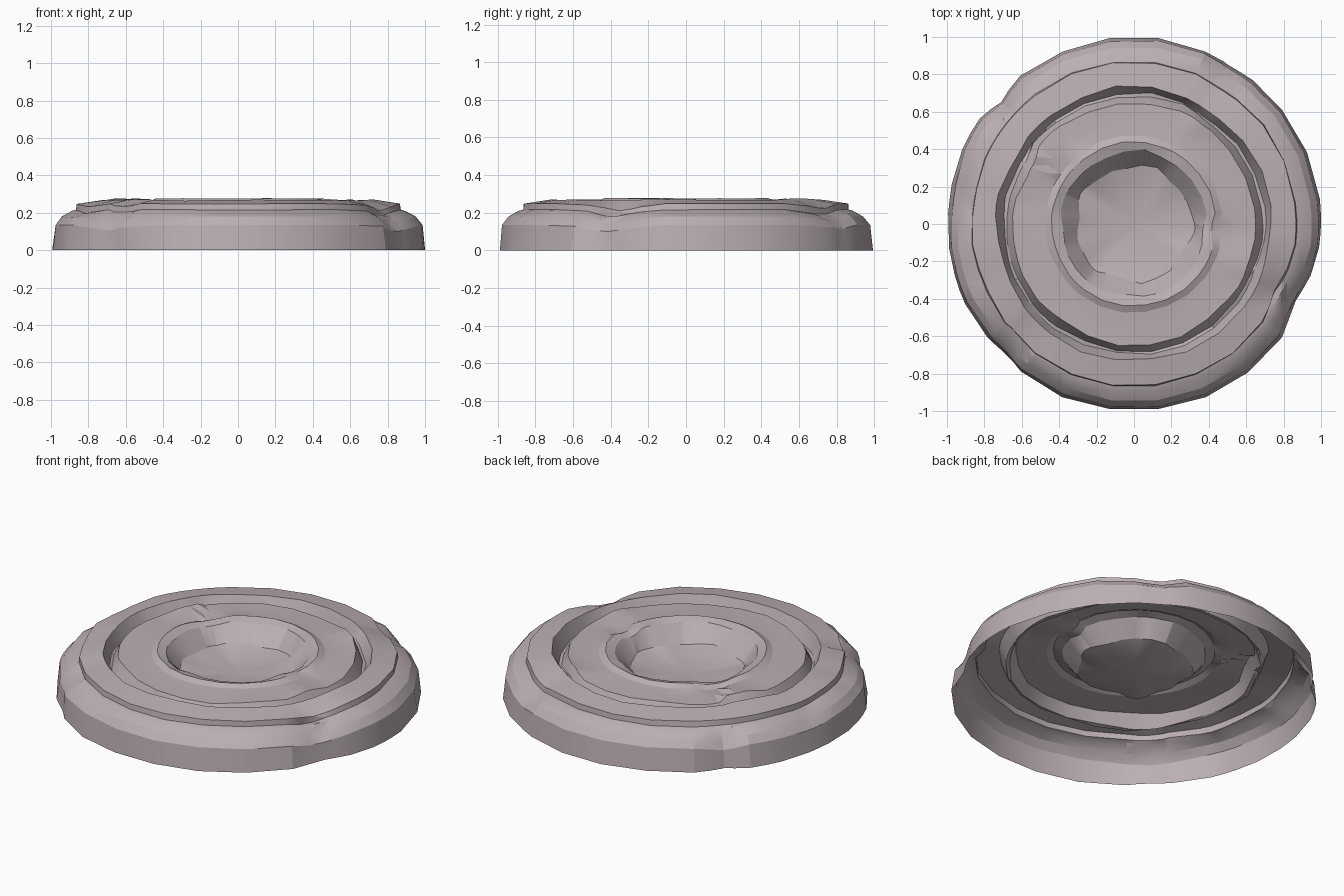
import bpy
import bmesh
import math
import random

random.seed(7)
cube = bpy.data.objects.get("Cube")
if cube:
    bpy.data.objects.remove(cube, do_unlink=True)

# Single stone colour
stone = bpy.data.materials.new("pinkish_grey_stone")
stone.use_nodes = True
colour = (0.50, 0.43, 0.445, 1)
stone.diffuse_color = colour
bsdf = stone.node_tree.nodes["Principled BSDF"]
bsdf.inputs["Base Color"].default_value = colour
bsdf.inputs["Roughness"].default_value = 0.9

# Cross-section from the open base edge, over the rim and groove, into the bowl
PROFILE = [
    (1.0, 0.0), (0.985, 0.135), (0.95, 0.18), (0.895, 0.21), (0.872, 0.216),
    (0.868, 0.248), (0.735, 0.268), (0.7, 0.185), (0.685, 0.185), (0.65, 0.252),
    (0.56, 0.254), (0.475, 0.26), (0.44, 0.277), (0.39, 0.262), (0.31, 0.168),
    (0.19, 0.138),
]
# How far each ring wanders, in radius and height
WOBBLE = {0: (0.004, 0), 6: (0.01, 0.004), 7: (0.008, 0.012),
          8: (0.008, 0.012), 9: (0.01, 0.006), 13: (0.012, 0.006),
          14: (0.02, 0.012)}

# Damage: x, y, reach, height change, inward pull
DAMAGE = [
    (-0.73, 0.67, 0.1, -0.05, 0.05),
    (0.85, -0.42, 0.2, -0.05, 0.05),
    (-0.72, -0.7, 0.17, -0.04, 0.03),
    (0.5, 0.76, 0.14, -0.04, 0.02),
    (-0.93, 0.13, 0.12, -0.03, 0.02),
    (-0.8, -0.3, 0.13, -0.02, 0.01),
    (0.4, 0.57, 0.11, 0.05, 0.02),
    (-0.58, 0.31, 0.12, 0.05, 0.03),
    (-0.35, 0.24, 0.1, -0.03, 0.0),
    (0.42, -0.02, 0.08, -0.02, 0.03),
    (0.58, -0.22, 0.09, 0.03, 0.02),
]

# Regular segments plus narrow extra cuts where the stone is broken
SEGMENTS = 24
angles = [(i + 0.5) * math.tau / SEGMENTS for i in range(SEGMENTS)]
for x, y, *_ in DAMAGE:
    centre = math.atan2(y, x) % math.tau
    angles = [a for a in angles if abs(a - centre) > 0.1]
    angles += [(centre + d) % math.tau for d in (-0.08, 0, 0.08)]
angles.sort()


def damaged(r, z, a):
    """Push a point down, up or inward near each break."""
    x, y = r * math.cos(a), r * math.sin(a)
    for cx, cy, reach, lift, pull in DAMAGE:
        near = max(0, 1 - math.hypot(x - cx, y - cy) / reach)
        if near > 0:
            near = math.sqrt(near) * random.uniform(0.6, 1.0)
            r -= pull * near
            if z > 0:
                z = max(0.03, min(0.275, z + lift * near))
    return r * math.cos(a), r * math.sin(a), z


def wave(a, phase):
    """Gentle uneven waver around the disc."""
    return 0.6 * math.sin(5 * a + phase) + 0.4 * math.sin(9 * a + 2 * phase)


# Carved disc: an open shell of linked rings
bm = bmesh.new()
rings = []
for i, (r, z) in enumerate(PROFILE):
    dr, dz = WOBBLE.get(i, (0.003, 0.001))
    rings.append([
        bm.verts.new(damaged(r + dr * wave(a, i), z + dz * wave(a, i + 2), a))
        for a in angles])

count = len(angles)
for outer, inner in zip(rings, rings[1:]):
    for i in range(count):
        j = (i + 1) % count
        bm.faces.new((outer[i], outer[j], inner[j], inner[i]))

# Bowl floor
floor = bm.verts.new((0, 0, 0.13))
for i in range(count):
    bm.faces.new((rings[-1][i], rings[-1][(i + 1) % count], floor))

# Split the broken areas into flat chips
chipped = []
for face in bm.faces:
    c = face.calc_center_median()
    if any(math.hypot(c.x - d[0], c.y - d[1]) < d[2] for d in DAMAGE):
        chipped.append(face)
bmesh.ops.triangulate(bm, faces=chipped)

mesh = bpy.data.meshes.new("carved_stone_disc")
bm.to_mesh(mesh)
bm.free()
mesh.materials.append(stone)
disc = bpy.data.objects.new("carved_stone_disc", mesh)
bpy.context.collection.objects.link(disc)
bpy.ops.object.select_all(action="DESELECT")
disc.select_set(True)
bpy.context.view_layer.objects.active = disc
bpy.ops.object.shade_smooth_by_angle(angle=math.radians(20))
